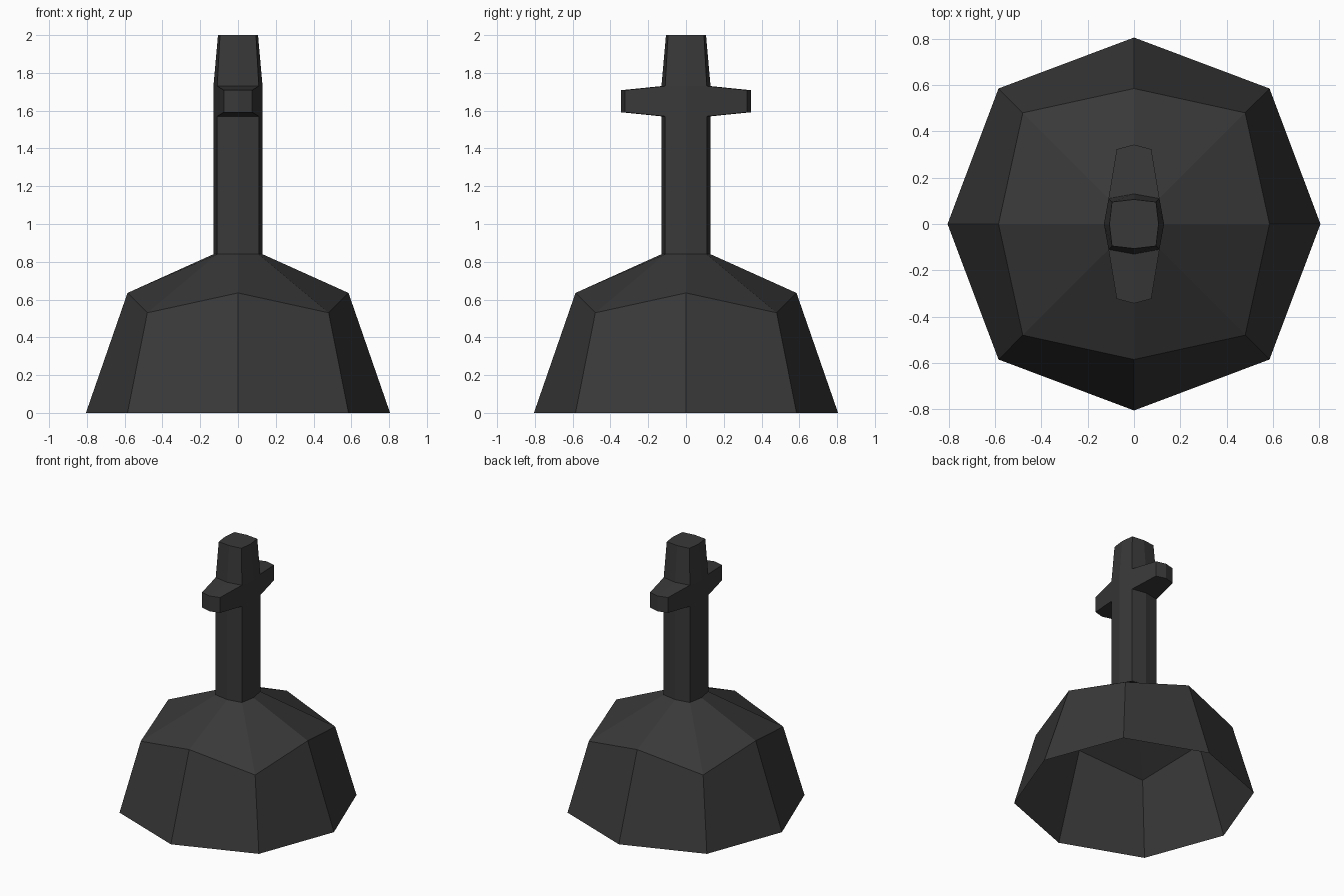
import bpy
import bmesh
from mathutils import Vector

cube = bpy.data.objects.get("Cube")
if cube:
    bpy.data.objects.remove(cube, do_unlink=True)

charcoal = bpy.data.materials.new("charcoal")
charcoal.use_nodes = True
colour = (0.04, 0.04, 0.04, 1)
charcoal.diffuse_color = colour
charcoal.node_tree.nodes["Principled BSDF"].inputs["Base Color"].default_value = colour

DIRECTIONS = [(1, 0), (1, 1), (0, 1), (-1, 1), (-1, 0), (-1, -1), (0, -1), (1, -1)]


def ring(bm, side, corner, z_side, z_corner):
    """Eight-sided ring with separate sizes for its side and corner points."""
    verts = []
    for x, y in DIRECTIONS:
        is_corner = x * y != 0
        size = corner if is_corner else side
        verts.append(bm.verts.new((x * size, y * size, z_corner if is_corner else z_side)))
    return verts


def loft(bm, rings):
    """Skin the rings; returns one list of faces per band."""
    bands = []
    for low, high in zip(rings, rings[1:]):
        bands.append([bm.faces.new((low[i], low[(i + 1) % 8], high[(i + 1) % 8], high[i]))
                      for i in range(8)])
    return bands


def finish(bm, name):
    mesh = bpy.data.meshes.new(name)
    bm.to_mesh(mesh)
    bm.free()
    mesh.materials.append(charcoal)
    obj = bpy.data.objects.new(name, mesh)
    bpy.context.collection.objects.link(obj)


# Hollow flared base, open underneath
bm = bmesh.new()
loft(bm, [ring(bm, 0.805, 0.585, 0, 0),
          ring(bm, 0.585, 0.48, 0.635, 0.53),
          ring(bm, 0.13, 0.11, 0.84, 0.84)])
finish(bm, "flared_base")

# Upright post with a tapered, capped top
bm = bmesh.new()
rings = [ring(bm, side, corner, z, z) for side, corner, z in
         [(0.13, 0.11, 0.84), (0.13, 0.11, 1.57), (0.13, 0.11, 1.73), (0.106, 0.095, 2.0)]]
bands = loft(bm, rings)
bm.faces.new(rings[-1])

# Crossbar arms drawn out of the front and back of the post
for first, sign in ((1, 1), (5, -1)):
    arm = bmesh.ops.extrude_face_region(bm, geom=bands[1][first:first + 2])
    for v in arm["geom"]:
        if isinstance(v, bmesh.types.BMVert):
            v.co = Vector((v.co.x * 0.68, v.co.y + sign * 0.213, 1.65 + (v.co.z - 1.65) * 0.73))
# Remove any faces left inside the arms
inner = [f for band in bands for f in band if f.is_valid
         and any(len(e.link_faces) > 2 for e in f.edges)
         and abs(f.normal.y) > 0.5 and 1.6 < f.calc_center_median().z < 1.7]
bmesh.ops.delete(bm, geom=inner, context='FACES')
finish(bm, "post_with_crossbar")
